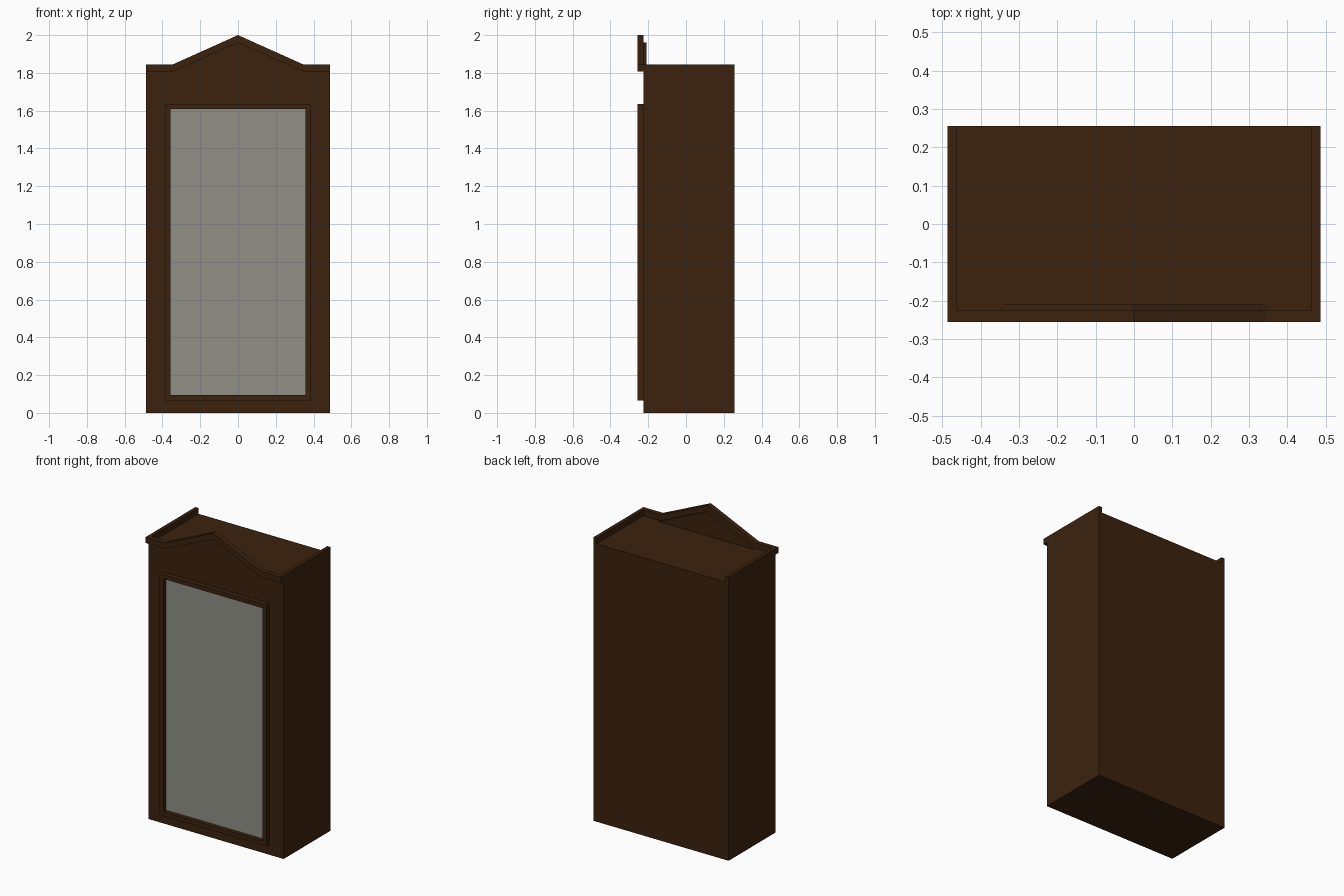
import bpy, bmesh

if "Cube" in bpy.data.objects:
    bpy.data.objects.remove(bpy.data.objects["Cube"])

def material(name, rgb):
    m = bpy.data.materials.new(name)
    m.diffuse_color = (*rgb, 1)
    m.use_nodes = True
    m.node_tree.nodes["Principled BSDF"].inputs["Base Color"].default_value = m.diffuse_color
    return m

WOOD = material("dark_wood", (0.045, 0.0165, 0.0048))
GLASS = material("grey_mirror", (0.28, 0.28, 0.245))

def finish(name, bm, mat):
    bmesh.ops.recalc_face_normals(bm, faces=bm.faces)
    me = bpy.data.meshes.new(name)
    bm.to_mesh(me)
    bm.free()
    me.materials.append(mat)
    ob = bpy.data.objects.new(name, me)
    bpy.context.collection.objects.link(ob)
    return ob

def prism(name, outline, y0, y1, mat):
    """Extrude an (x, z) outline from y0 to y1."""
    bm = bmesh.new()
    face = bm.faces.new([bm.verts.new((x, y0, z)) for x, z in outline])
    ext = bmesh.ops.extrude_face_region(bm, geom=[face])
    for v in ext["geom"]:
        if isinstance(v, bmesh.types.BMVert):
            v.co.y = y1
    return finish(name, bm, mat)

def rect(x0, x1, z0, z1):
    return [(x0, z0), (x1, z0), (x1, z1), (x0, z1)]

W, FRONT, FACE, BACK = 0.486, -0.256, -0.225, 0.256
TOP, RIM = 1.807, 1.845

# Cabinet body
prism("cabinet_body", rect(-W, W, 0, TOP), FACE, BACK, WOOD)

# Raised rims along both sides of the top
for side, s in (("left", -1), ("right", 1)):
    xs = sorted((s * 0.463, s * W))
    prism(side + "_top_rim", rect(*xs, TOP, RIM), FACE, BACK, WOOD)

# Gabled cornice band, with a thin panel filling the gable
upper = [(-W, RIM), (-0.345, RIM), (0, 2.0), (0.345, RIM), (W, RIM)]
lower = [(W, TOP), (0.345, TOP), (0, 1.96), (-0.345, TOP), (-W, TOP)]
prism("gable_cornice", upper + lower, FRONT, FACE, WOOD)
prism("gable_panel", [(-0.345, TOP), (0.345, TOP), (0, 1.96)], -0.228, -0.21, WOOD)

# Door frame: rectangular ring made by insetting
bm = bmesh.new()
ox, oz0, oz1, t = 0.385, 0.066, 1.636, 0.028
rings = []
for y in (FRONT, FACE):
    for d in (0, t):
        rings.append([bm.verts.new((x, y, z)) for x, z in
                      rect(-ox + d, ox - d, oz0 + d, oz1 - d)])
fo, fi, bo, bi = rings
for a, b in ((fo, fi), (fo, bo), (fi, bi), (bo, bi)):
    for i in range(4):
        j = (i + 1) % 4
        bm.faces.new((a[i], a[j], b[j], b[i]))
finish("door_frame", bm, WOOD)

# Mirror plate inside the frame
prism("door_mirror", rect(-ox + t, ox - t, oz0 + t, oz1 - t), -0.229, FACE, GLASS)
